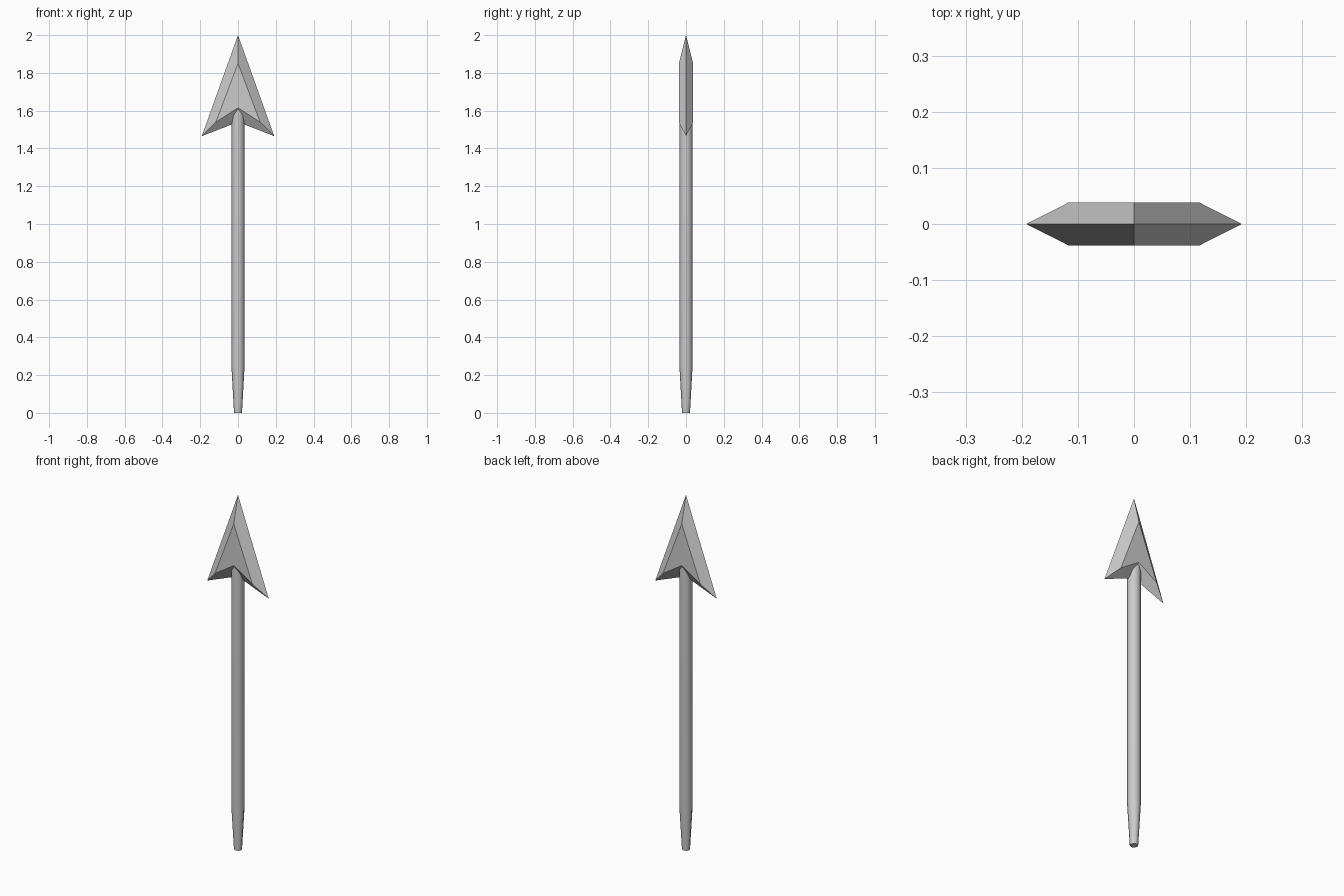
import bpy, bmesh
from math import sin, cos, tau

if "Cube" in bpy.data.objects:
    bpy.data.objects.remove(bpy.data.objects["Cube"])

THICK = 0.038                                  # half thickness of the head
RIM = [(0, 2.0), (0.192, 1.465), (0, 1.54), (-0.192, 1.465)]
FACE = [(0, 1.85), (0.117, 1.54), (0, 1.615), (-0.117, 1.54)]


def finish(name, bm):
    bmesh.ops.recalc_face_normals(bm, faces=bm.faces)
    mesh = bpy.data.meshes.new(name)
    bm.to_mesh(mesh)
    bm.free()
    obj = bpy.data.objects.new(name, mesh)
    bpy.context.collection.objects.link(obj)
    return obj


def bridge(bm, a, b):
    n = len(a)
    for i in range(n):
        j = (i + 1) % n
        bm.faces.new((a[i], a[j], b[j], b[i]))


# Barbed arrowhead: sharp rim bevelled up to a flat face on each side
bm = bmesh.new()
rim = [bm.verts.new((x, 0, z)) for x, z in RIM]
for y in (-THICK, THICK):
    face = [bm.verts.new((x, y, z)) for x, z in FACE]
    bridge(bm, rim, face)
    bm.faces.new((face[0], face[1], face[2]))
    bm.faces.new((face[0], face[2], face[3]))
finish("arrowhead", bm)

# Shaft, tapered towards the butt end
bm = bmesh.new()
SIDES = 8
rings = [[bm.verts.new((r * cos(tau * i / SIDES), r * sin(tau * i / SIDES), z))
          for i in range(SIDES)]
         for z, r in [(0, 0.021), (0.25, 0.035), (1.63, 0.035)]]
for lower, upper in zip(rings, rings[1:]):
    bridge(bm, lower, upper)
bm.faces.new(rings[0])
bm.faces.new(rings[-1])
shaft = finish("shaft", bm)

bpy.context.view_layer.objects.active = shaft
shaft.select_set(True)
bpy.ops.object.shade_smooth_by_angle(angle=0.9)
